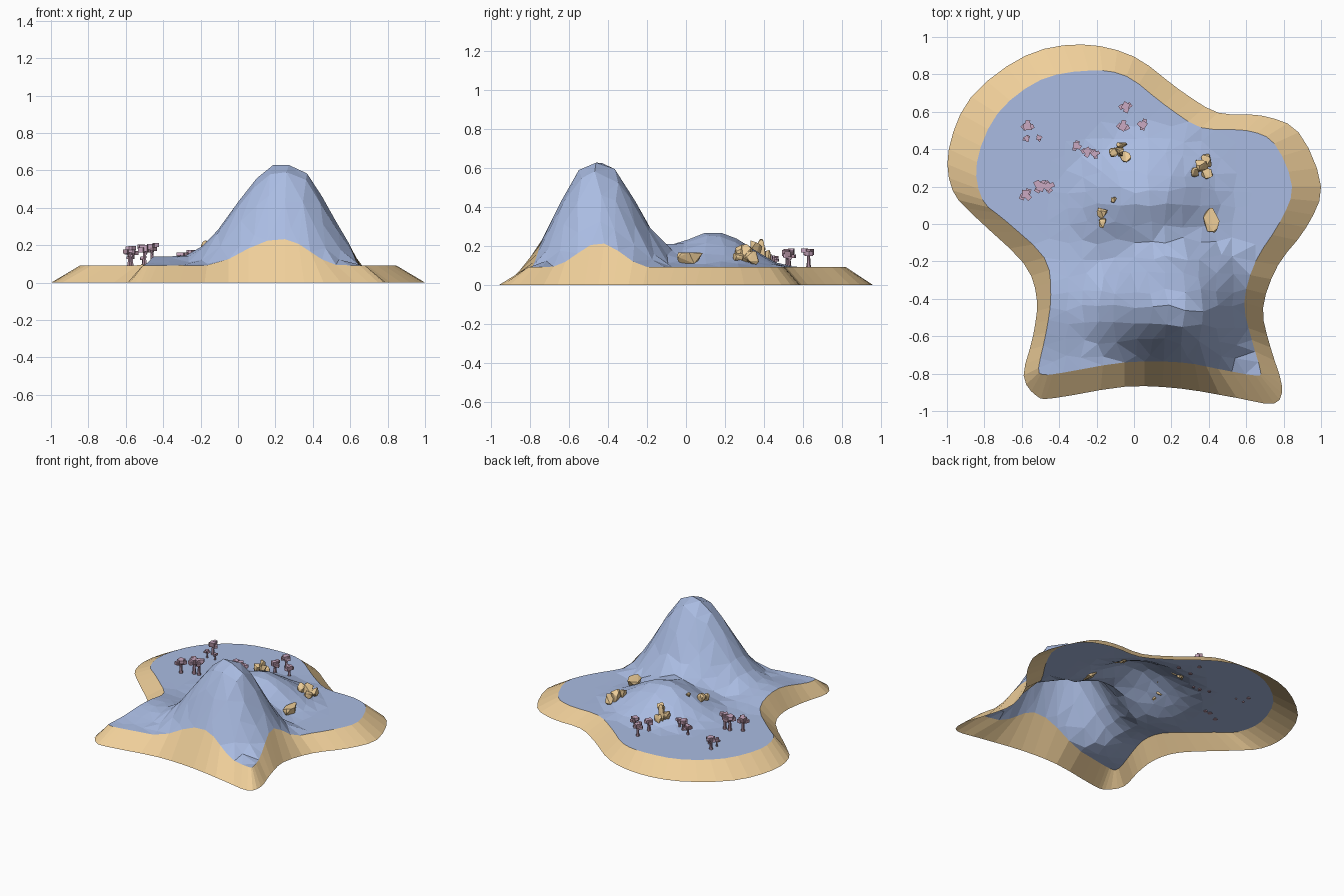
import bpy, bmesh, math, random
from mathutils import Vector, Matrix
from mathutils.geometry import delaunay_2d_cdt

if "Cube" in bpy.data.objects:
    bpy.data.objects.remove(bpy.data.objects["Cube"])

random.seed(4)


def material(name, rgb):
    m = bpy.data.materials.new(name)
    m.diffuse_color = (*rgb, 1)
    m.use_nodes = True
    m.node_tree.nodes["Principled BSDF"].inputs["Base Color"].default_value = m.diffuse_color
    return m


BLUE = material("blue", (0.40, 0.50, 0.76))
ORANGE = material("orange", (0.86, 0.62, 0.32))
PINK = material("pink", (0.60, 0.40, 0.54))
BARK = material("bark", (0.40, 0.25, 0.32))


def make(name, verts, faces, mat):
    me = bpy.data.meshes.new(name)
    me.from_pydata(verts, [], faces)
    bm = bmesh.new()
    bm.from_mesh(me)
    bmesh.ops.recalc_face_normals(bm, faces=bm.faces)
    bm.to_mesh(me)
    bm.free()
    return finish(name, me, mat)


def finish(name, me, mats):
    for m in (mats if isinstance(mats, tuple) else (mats,)):
        me.materials.append(m)
    ob = bpy.data.objects.new(name, me)
    bpy.context.collection.objects.link(ob)
    return ob


# terrain height: flat ground plus cosine bells
def bell(x, y, cx, cy, west, east, south, north):
    u = (x - cx) / (east if x > cx else west)
    v = (y - cy) / (north if y > cy else south)
    r = min(1, math.hypot(u, v))
    return 0.5 + 0.5 * math.cos(math.pi * r)


def height(x, y):
    h = 0.092
    h += 0.56 * bell(x, y, 0.26, -0.46, 0.60, 0.48, 0.42, 0.46)
    h += 0.18 * bell(x, y, 0.08, 0.14, 0.50, 0.48, 0.42, 0.42)
    h += 0.05 * bell(x, y, -0.40, -0.43, 0.50, 0.40, 0.35, 0.35)
    return min(h, 0.628)


# shoreline: outer x, y and matching inner x, y
SHORE = [
    (-.28, .96, -.24, .82), (.0, .895, -.04, .79), (.24, .72, .16, .64),
    (.45, .595, .36, .515), (.68, .58, .60, .50), (.88, .49, .75, .43),
    (1.0, .20, .845, .20), (.92, -.02, .78, .01), (.77, -.22, .65, -.2),
    (.69, -.45, .59, -.42), (.73, -.66, .63, -.62), (.79, -.86, .675, -.78),
    (.75, -.96, .65, -.81), (.55, -.93, .45, -.775), (.25, -.88, .25, -.74),
    (-.05, -.87, -.05, -.74), (-.42, -.93, -.38, -.795),
    (-.52, -.92, -.48, -.805), (-.59, -.81, -.51, -.77),
    (-.54, -.60, -.47, -.58), (-.52, -.40, -.445, -.38),
    (-.59, -.21, -.48, -.18), (-.84, .03, -.69, .02),
    (-.97, .18, -.81, .13), (-.99, .40, -.84, .33),
    (-.87, .68, -.73, .59), (-.58, .90, -.50, .77)]


def spline(points, steps):
    out, n = [], len(points)
    for i in range(n):
        a, b, c, d = (Vector(points[(i + k) % n]) for k in (-1, 0, 1, 2))
        for s in range(steps):
            t = s / steps
            out.append(0.5 * (2 * b + (c - a) * t + (2 * a - 5 * b + 4 * c - d) * t * t
                              + (3 * b - a - 3 * c + d) * t ** 3))
    return out


shore = spline(SHORE, 3)
n = len(shore)
inner = [Vector((p[2], p[3])) for p in shore]


def inside(x, y):
    hit = False
    for a, b in zip(inner, inner[1:] + inner[:1]):
        if (a.y > y) != (b.y > y) and x < a.x + (y - a.y) * (b.x - a.x) / (b.y - a.y):
            hit = not hit
    return hit


# grass surface: triangulated shoreline with jittered interior points
pts = list(inner)
for i in range(-10, 11):
    for j in range(-10, 11):
        x = i * 0.09 + random.uniform(-.02, .02)
        y = j * 0.09 + random.uniform(-.02, .02)
        if inside(x, y) and min((Vector((x, y)) - p).length for p in inner) > 0.045:
            pts.append(Vector((x, y)))
co, _, tris, *_ = delaunay_2d_cdt(pts, [(i, (i + 1) % n) for i in range(n)], [], 1, 1e-5)
make("grass_hills", [(p.x, p.y, height(p.x, p.y)) for p in co], tris, BLUE)
for p in bpy.data.objects["grass_hills"].data.polygons:
    if p.normal.z < 0:
        bpy.data.objects["grass_hills"].data.flip_normals()
    break

# sandy bank sloping down to the water
bank = [(p[0], p[1], 0) for p in shore] + [(p.x, p.y, height(p.x, p.y)) for p in inner]
bank_ob = make("sand_bank", bank,
               [(i, (i + 1) % n, (i + 1) % n + n, i + n) for i in range(n)], ORANGE)
if sum(p.normal.z for p in bank_ob.data.polygons) < 0:
    bank_ob.data.flip_normals()


# rocks: convex hulls of random points, each tuple = dx, dy, size xyz, tilt
def rock(name, x, y, stones):
    bm = bmesh.new()
    for dx, dy, sx, sy, sz, tilt in stones:
        base = Vector((x + dx, y + dy, height(x + dx, y + dy) + sz * 0.3))
        rot = Matrix.Rotation(tilt, 3, 'Y') @ Matrix.Rotation(tilt * 0.7, 3, 'X')
        vs = []
        for _ in range(16):
            d = Vector([random.gauss(0, 1) for _ in range(3)]).normalized()
            vs.append(bm.verts.new(base + rot @ Vector((d.x * sx, d.y * sy, d.z * sz)) / 2))
        res = bmesh.ops.convex_hull(bm, input=vs)
        bmesh.ops.delete(bm, geom=[v for v in res["geom_interior"]
                                   if isinstance(v, bmesh.types.BMVert)], context='VERTS')
    me = bpy.data.meshes.new(name)
    bm.to_mesh(me)
    bm.free()
    finish(name, me, ORANGE)


rock("rock_spires", -.075, .38, [(0, .01, .06, .06, .13, .1), (-.03, .0, .05, .06, .10, -.4),
                                 (.03, -.02, .05, .06, .11, .4), (.01, .04, .06, .05, .08, .3)])
rock("rock_cluster", .36, .30, [(0, .01, .09, .08, .11, .3), (.03, .04, .06, .08, .09, .5),
                                (-.04, -.02, .07, .06, .07, -.4), (.03, -.03, .07, .06, .07, .2)])
rock("rock_east", .415, .02, [(0, 0, .09, .14, .10, .1)])
rock("rock_west", -.17, .03, [(0, .03, .06, .07, .07, 0), (0, -.02, .04, .09, .06, .2)])
rock("pebble", -.11, .13, [(0, 0, .035, .035, .035, .2)])


# trees: tapered trunk, side branch and a crown of leaf blocks
def limb(bm, a, b, r1, r2):
    d = b - a
    m = Matrix.Translation((a + b) / 2) @ d.to_track_quat('Z', 'Y').to_matrix().to_4x4()
    bmesh.ops.create_cone(bm, cap_ends=True, segments=6, radius1=r1, radius2=r2,
                          depth=d.length, matrix=m)


def tree(name, x, y, tall, width):
    bm = bmesh.new()
    foot = Vector((x, y, height(x, y) - 0.005))
    top = foot + Vector((0, 0, tall * 0.75))
    r = width * 0.15
    limb(bm, foot, foot + Vector((0, 0, tall * .2)), r * 1.5, r)
    limb(bm, foot + Vector((0, 0, tall * .2)), top, r, r * .7)
    ang = random.uniform(0, 6.28)
    side = Vector((math.cos(ang), math.sin(ang), 0)) * width * .33
    tip = foot + side + Vector((0, 0, tall * .65))
    limb(bm, foot + Vector((0, 0, tall * .42)), tip, r * .6, r * .5)
    trunk_faces = len(bm.faces)
    blocks = [(top, .62), (tip, .42), (top - side * .8 - Vector((0, 0, tall * .08)), .45),
              (top + Vector((-side.y, side.x, tall * .06)), .42)]
    for c, s in blocks:
        m = (Matrix.Translation(c) @ Matrix.Rotation(random.uniform(0, 1.5), 4, 'Z')
             @ Matrix.Diagonal((s * width, s * width * .9, s * width * .75, 1)))
        bmesh.ops.create_cube(bm, size=1, matrix=m)
    bm.faces.ensure_lookup_table()
    for f in bm.faces[trunk_faces:]:
        f.material_index = 1
    me = bpy.data.meshes.new(name)
    bm.to_mesh(me)
    bm.free()
    finish(name, me, (BARK, PINK))


TREES = [(-.57, .52, .11, .065), (-.575, .46, .07, .04), (-.51, .46, .06, .035),
         (-.31, .42, .08, .055), (-.25, .39, .09, .06), (-.21, .375, .07, .05),
         (-.06, .52, .10, .065), (-.045, .63, .11, .065), (.05, .53, .09, .06),
         (-.58, .16, .12, .07), (-.50, .20, .13, .075), (-.46, .20, .14, .065)]
for k, spec in enumerate(TREES):
    tree(f"tree_{k + 1}", *spec)
